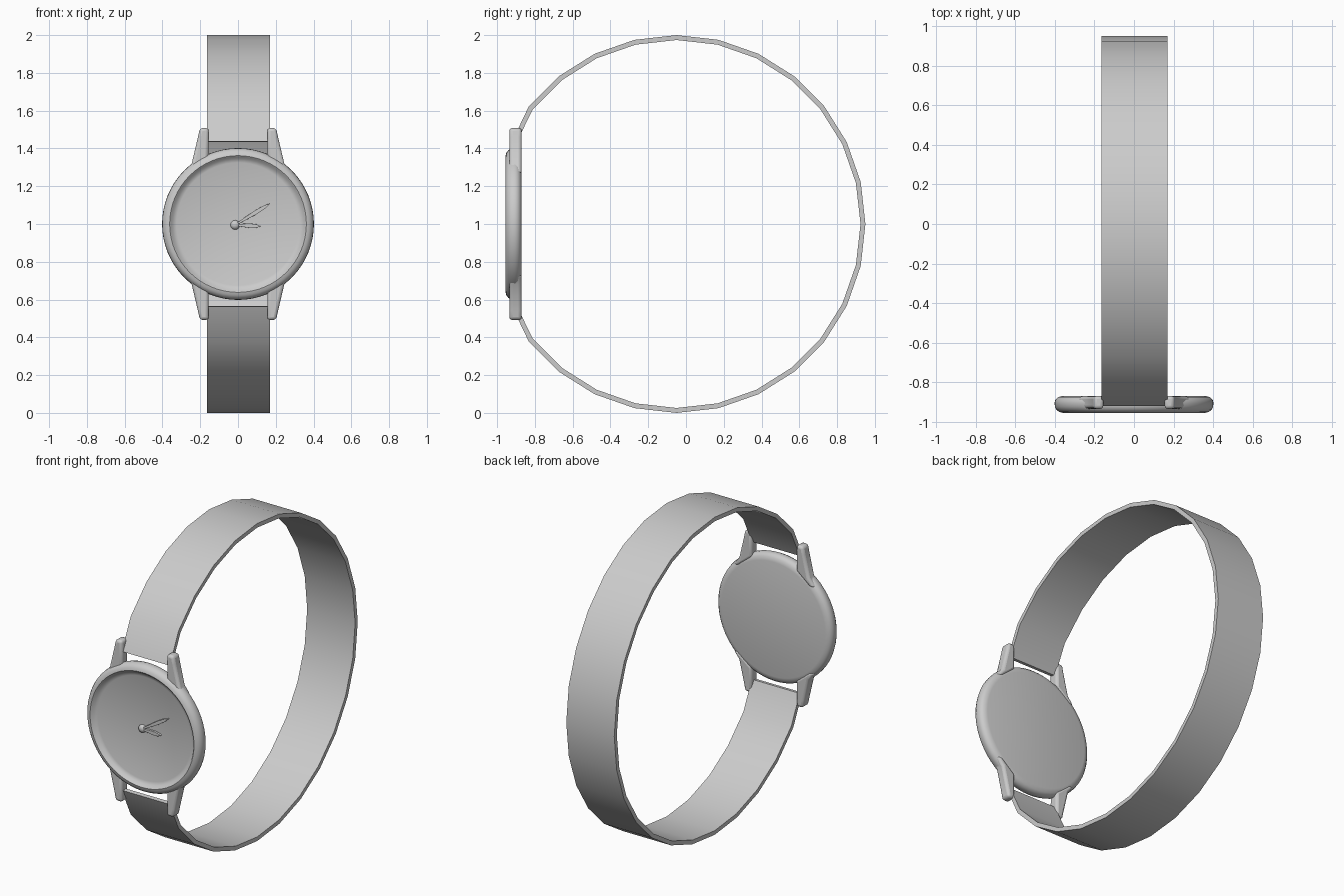
import bpy, bmesh, math
from mathutils import Vector

if "Cube" in bpy.data.objects:
    bpy.data.objects.remove(bpy.data.objects["Cube"])


def finish(name, bm, bevel=0.0, origin=(0, 0, 0), mirror=False, segments=3):
    bmesh.ops.remove_doubles(bm, verts=bm.verts, dist=1e-5)
    bmesh.ops.recalc_face_normals(bm, faces=bm.faces)
    me = bpy.data.meshes.new(name)
    bm.to_mesh(me)
    bm.free()
    ob = bpy.data.objects.new(name, me)
    ob.location = origin
    bpy.context.collection.objects.link(ob)
    if bevel:
        b = ob.modifiers.new("round", 'BEVEL')
        b.width, b.segments, b.limit_method = bevel, segments, 'ANGLE'
    if mirror:
        m = ob.modifiers.new("mirror", 'MIRROR')
        m.use_axis = (True, False, True)
        m.use_clip = False
        m.use_mirror_merge = False
    bpy.ops.object.select_all(action='DESELECT')
    ob.select_set(True)
    bpy.context.view_layer.objects.active = ob
    bpy.ops.object.shade_smooth_by_angle(angle=math.radians(40))
    return ob


def lathe(name, profile, origin, steps=64):
    # profile of (radius, y) spun about the y axis
    bm = bmesh.new()
    vs = [bm.verts.new((r, y, 0)) for r, y in profile]
    es = [bm.edges.new(p) for p in zip(vs, vs[1:])]
    bmesh.ops.spin(bm, geom=vs + es, cent=(0, 0, 0), axis=(0, 1, 0),
                   angle=math.tau, steps=steps)
    bmesh.ops.remove_doubles(bm, verts=bm.verts, dist=1e-5)
    return finish(name, bm, origin=origin)


def plate(name, outline, y0, y1, bevel, origin, mirror=False):
    # outline in x/z, extruded along y
    bm = bmesh.new()
    f = bm.faces.new([bm.verts.new((x, y0, z)) for x, z in outline])
    ext = bmesh.ops.extrude_face_region(bm, geom=[f])["geom"]
    bmesh.ops.translate(bm, vec=(0, y1 - y0, 0),
                        verts=[v for v in ext if isinstance(v, bmesh.types.BMVert)])
    return finish(name, bm, bevel, origin, mirror)


# case with raised bezel and recessed dial
lathe("case", [(0, -0.87), (0.36, -0.87), (0.385, -0.876), (0.398, -0.89),
               (0.402, -0.905), (0.40, -0.925), (0.392, -0.94),
               (0.378, -0.951), (0.362, -0.955), (0.355, -0.95),
               (0.345, -0.937), (0.325, -0.93), (0, -0.926)], (0, 0, 1))

# four lugs
plate("lugs", [(0.155, 0.345), (0.155, 0.508), (0.202, 0.508), (0.212, 0.46),
               (0.245, 0.32), (0.285, 0.27), (0.25, 0.265)],
      -0.935, -0.87, 0.016, (0, 0, 1), True)

# strap: 28-sided loop, open behind the case
N, CY, R, T, W = 28, -0.05, 1.0, 0.026, 0.167
loop = []
for k in range(-11, 12):
    a = math.tau * k / N
    loop.append([(CY + r * math.cos(a), 1 + r * math.sin(a)) for r in (R, R - T)])
end = [(-0.921, 1.437), (-0.896, 1.433)]
loop.append(end)
loop.insert(0, [(y, 2 - z) for y, z in end])
bm = bmesh.new()
rings = [[bm.verts.new((x, y, z)) for x, (y, z) in
          ((-W, o), (W, o), (W, i), (-W, i))] for o, i in loop]
for a, b in zip(rings, rings[1:]):
    for j in range(4):
        bm.faces.new((a[j], a[j - 1], b[j - 1], b[j]))
bm.faces.new(rings[0])
bm.faces.new(rings[-1])
finish("strap", bm, origin=(0.002, 0, 0))

# leaf-shaped hands and centre pin
PIN = Vector((-0.015, 0, 0.995))


def hand(name, tip, width):
    d = Vector((tip[0], 0, tip[1])) - PIN
    n = Vector((-d.z, 0, d.x)).normalized() * width
    pts = [(0, 0.4), (0.6, 1), (0.85, 0.8), (1, 0.1), (1, -0.1),
           (0.85, -0.8), (0.6, -1), (0, -0.4)]
    outline = [((d * t + n * s).x, (d * t + n * s).z) for t, s in pts]
    plate(name, outline, -0.94, -0.924, 0.0015, PIN)


hand("minute_hand", (0.17, 1.108), 0.011)
hand("hour_hand", (0.118, 0.988), 0.012)
lathe("centre_pin", [(0, -0.947), (0.012, -0.945), (0.022, -0.938),
                     (0.025, -0.93), (0.025, -0.922), (0, -0.922)], PIN, 20)
